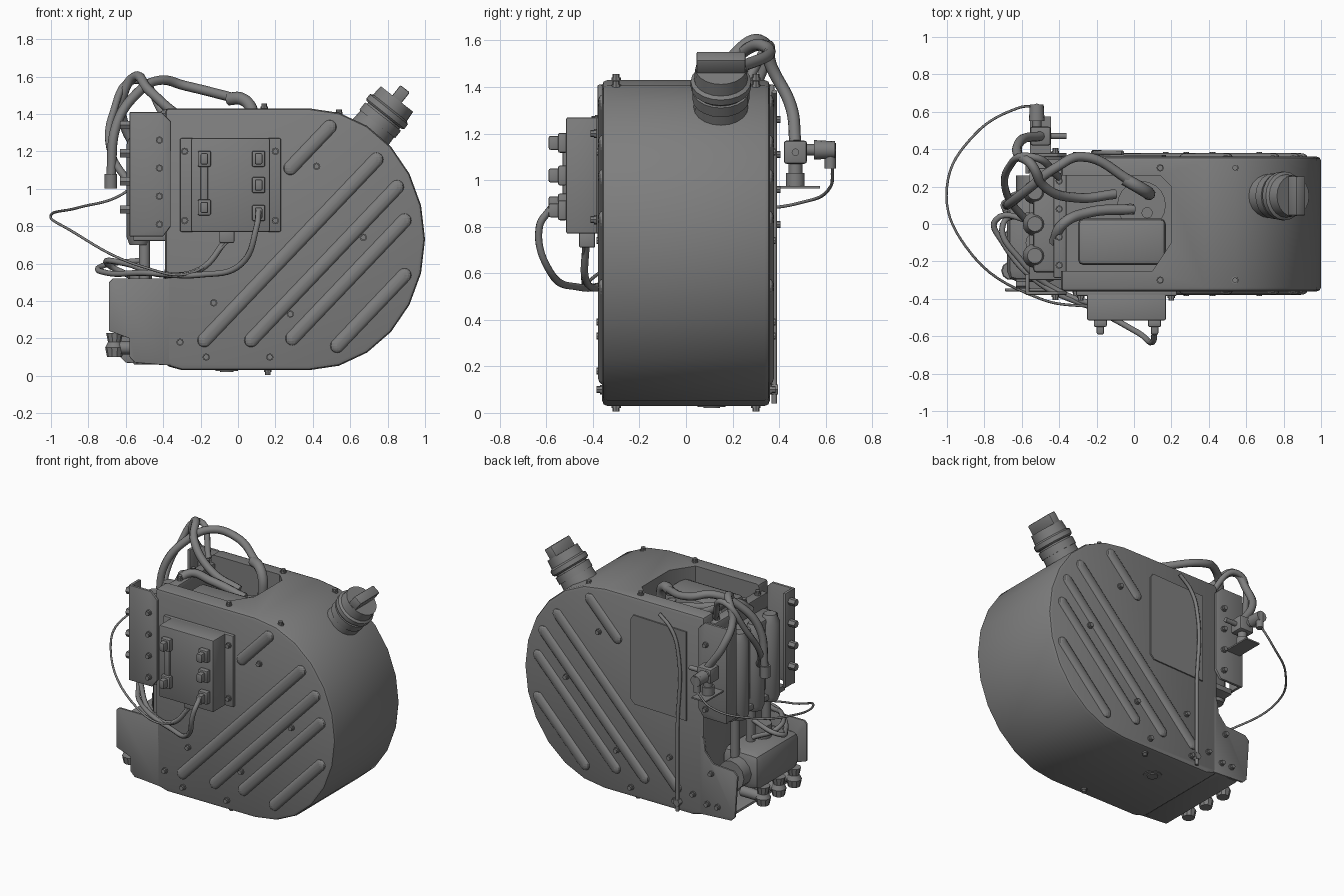
import bpy, bmesh, math
from mathutils import Vector

if "Cube" in bpy.data.objects:
    bpy.data.objects.remove(bpy.data.objects["Cube"])

GREY = (.21, .21, .21, 1)
metal = bpy.data.materials.new("grey metal")
metal.use_nodes = True
metal.diffuse_color = GREY
metal.node_tree.nodes["Principled BSDF"].inputs["Base Color"].default_value = GREY

# Shared sizes: half depth, top, bottom and open end of the tank
HALF, TOP, LOW, END = .36, 1.43, .03, -.39
UP, BACK, LEFT = Vector((0, 0, 1)), Vector((0, 1, 0)), Vector((1, 0, 0))


def finish(ob, angle=35):
    """Apply modifiers or curve bevels, colour and shade the part."""
    bpy.ops.object.select_all(action='DESELECT')
    bpy.context.view_layer.objects.active = ob
    ob.select_set(True)
    bpy.ops.object.convert(target='MESH')
    ob = bpy.context.object
    ob.data.materials.clear()
    ob.data.materials.append(metal)
    bpy.ops.object.shade_smooth_by_angle(angle=math.radians(angle))
    return ob


def add_object(name, data):
    ob = bpy.data.objects.new(name, data)
    bpy.context.collection.objects.link(ob)
    return ob


def from_bm(name, bm, bevel=0, done=True):
    bmesh.ops.recalc_face_normals(bm, faces=bm.faces)
    mesh = bpy.data.meshes.new(name)
    bm.to_mesh(mesh)
    bm.free()
    ob = add_object(name, mesh)
    if bevel:
        mod = ob.modifiers.new("bevel", 'BEVEL')
        mod.width, mod.segments = bevel, 2
        mod.limit_method, mod.angle_limit = 'ANGLE', math.radians(40)
    return finish(ob) if done else ob


def skin(name, loops, bevel=0, done=True):
    """Join matching loops of points into a closed solid."""
    bm = bmesh.new()
    rings = [[bm.verts.new(p) for p in loop] for loop in loops]
    bm.faces.new(rings[0])
    bm.faces.new(rings[-1])
    for low, high in zip(rings, rings[1:]):
        for i in range(len(low)):
            bm.faces.new((low[i - 1], low[i], high[i], high[i - 1]))
    return from_bm(name, bm, bevel, done)


def plate(name, outline, front, back, bevel=0, done=True):
    """Extrude an x, z outline through the depth."""
    return skin(name, [[(x, y, z) for x, z in outline] for y in (front, back)], bevel, done)


def box(name, x, y, z, bevel=.008):
    return plate(name, [(x[0], z[0]), (x[1], z[0]), (x[1], z[1]), (x[0], z[1])], y[0], y[1], bevel)


def block(name, centre, size, bevel=.008):
    """Box given by its centre and full size."""
    return box(name, *[(c - s / 2, c + s / 2) for c, s in zip(centre, size)], bevel)


def lathe(name, start, axis, rings, sides=16):
    """Stack rings of (distance, radius) along an axis."""
    turn = Vector(axis).to_track_quat('Z', 'Y')
    angles = [math.tau * i / sides for i in range(sides)]
    return skin(name, [[Vector(start) + turn @ Vector((r * math.cos(a), r * math.sin(a), d)) for a in angles]
                       for d, r in rings])


def rod(name, start, axis, length, radius, sides=12):
    return lathe(name, start, axis, [(0, radius), (length, radius)], sides)


def bolt(name, p, axis):
    return lathe(name, p, axis, [(-.01, .02), (.01, .02), (.01, .015), (.025, .015)], 8)


def tube(name, points, radius):
    curve = bpy.data.curves.new(name, 'CURVE')
    curve.dimensions, curve.bevel_depth, curve.bevel_resolution = '3D', radius, 2
    curve.resolution_u, curve.use_fill_caps = 8, True
    spline = curve.splines.new('BEZIER')
    spline.bezier_points.add(len(points) - 1)
    for knot, p in zip(spline.bezier_points, points):
        knot.co = p
        knot.handle_left_type = knot.handle_right_type = 'AUTO'
    return finish(add_object(name, curve), 60)


def rib(name, a, b, y):
    """Pressed rib: the hull of two flattened balls."""
    bm = bmesh.new()
    for c in (a, b):
        ball = bmesh.ops.create_uvsphere(bm, u_segments=12, v_segments=8, radius=.037)["verts"]
        for v in ball:
            v.co = Vector((v.co.x + c[0], v.co.y / 2 + y, v.co.z + c[1]))
    hull = bmesh.ops.convex_hull(bm, input=bm.verts)
    inner = [g for g in hull["geom_interior"] if isinstance(g, bmesh.types.BMVert)]
    bmesh.ops.delete(bm, geom=inner, context='VERTS')
    from_bm(name, bm)


# Tank shell: half ellipse on one end, square on the other, with a pocket in its top
middle, rise = (TOP + LOW) / 2, (TOP - LOW) / 2
steps = 12
arc = [math.pi * (.5 - i / steps) for i in range(steps + 1)]
outline = [(.38 + .62 * math.cos(a), middle + rise * math.sin(a)) for a in arc]
outline += [(-.3, LOW), (END, .055), (END, TOP)]
tank = plate("tank_shell", outline, -HALF, HALF, .022, done=False)
mouth = [(.2, .2), (.14, .26), (-.8, .26), (-.8, -.25), (.1, -.25), (.2, -.1)]
pocket = skin("pocket_cutter", [[(x, y, z) for x, y in mouth] for z in (1.2, 1.7)], done=False)
pocket.hide_render = True
cut = tank.modifiers.new("pocket", 'BOOLEAN')
cut.object, cut.operation, cut.solver = pocket, 'DIFFERENCE', 'EXACT'
finish(tank)
bpy.data.objects.remove(pocket)
box("pocket_block", (-.3, .17), (-.22, .03), (1.15, 1.35), .03)
rod("pump_cover", (.04, .1, 1.18), UP, .08, .13, 20)
for x, y in [(.07, .17), (-.02, .08), (.07, .06)]:
    rod("cover_fitting", (x, y, 1.22), UP, .1, .03)

# Ribs, bolts and mounting brackets on both faces
ribs = [(.28, 1.11, .21), (-.18, .19, .92), (.07, .19, .78), (.29, .2, .6), (.53, .16, .36)]
face_bolts = [(-.13, .39), (.28, .33), (.67, .74), (.42, 1.12), (-.31, .18), (-.17, .1), (.17, .1)]
bracket = [(-.58, 1.41), (-.41, 1.41), (-HALF, HALF + 1), (-HALF, .8), (-.4, .745), (-.58, .745)]
levels = [.81 + .15 * k for k in range(4)]
for side, s in (("front", -1), ("back", 1)):
    face = s * HALF
    for x, z, run in ribs:
        rib(side + "_rib", (x, z), (x + run, z + run * 1.05), face)
    for x, z in face_bolts:
        bolt(side + "_bolt", (x, face, z), BACK * s)
    for x, z in ((.14, TOP), (.54, 1.4)):
        bolt("top_bolt", (x, s * .3, z), UP)
    bolt("bottom_bolt", (.16, s * .3, LOW), -UP)
    plate(side + "_bracket", bracket, face, s * .38, .006)
    block(side + "_bracket_return", (-.57, s * .32, 1.08), (.02, .1, .66), .004)
    for z in levels:
        bolt(side + "_bracket_bolt", (-.42, s * .38, z), BACK * s)
for z in levels:
    rod("bracket_stud", (-.56, -.32, z + .08), -LEFT, .07, .025, 6)

# Lower side skirts
plate("front_skirt", [(-HALF, .52), (-.67, .52), (-.69, .5), (-.69, .24), (-.58, .2), (-.58, .1),
                      (-.55, .07), (-HALF, .055)], -HALF, -.345, .004)
plate("back_skirt", [(-HALF, .62), (END, .58), (-.4, .5), (-.46, .43), (-.62, .42), (-.65, END * -1),
                     (-.63, .1), (-.6, .07), (-HALF, .055)], .345, HALF, .004)
for x, z in [(-.45, HALF), (-.42, .14), (-.5, .14)]:
    bolt("skirt_bolt", (x, HALF, z), BACK)
block("bottom_tray", (-.46, 0, .07), (.2, .7, .02))

# Rear cover plate, drain pipe and drain plug
plate("rear_cover", [(-.26, 1.3), (.15, 1.31), (.17, 1.28), (.17, .72), (.14, .69), (-.26, .68)], HALF, .369)
tube("drain_pipe", [(x, .38, z) for x, z in ((-.06, 1.38), (-.15, 1.3), (-.2, 1.18), (-.2, .6), (-.2, .04))], .012)
rod("pipe_clip", (-.2, HALF, .1), BACK, .035, .025, 6)
lathe("drain_plug", (-.06, .11, .05), -UP, [(0, .06), (.024, .06), (.024, .035), (.03, .035)])

# Slanted filler neck and cap
slant = Vector((.62, 0, .78))
base = Vector((.62, .15, 1.19))
lathe("filler_neck", base, slant, [(0, .125), (.2, .115), (.2, .122), (.25, .122), (.25, .11), (.27, .11)], 20)
lathe("filler_cap", base, slant, [(.26, .12), (.27, .13), (.3, .13), (.31, .115), (.37, .11)], 20)
grip = block("cap_grip", (0, 0, .4), (.064, .21, .08))
grip.location = base
grip.rotation_euler.y = math.atan2(slant.x, slant.z)

# Control box with connectors
block("control_flange", (-.04, -.37, 1.02), (.54, .03, .5))
block("control_box", (-.04, -.44, 1.02), (.42, .15, .5))
for x in (-.285, .2):
    for z in (.83, 1.2):
        bolt("flange_bolt", (x, -.385, z), -BACK)
for x, z in [(-.18, 1.16), (.11, 1.16), (.11, 1.02), (-.18, .9), (.11, .87)]:
    block("connector", (x, -.53, z), (.07, .04, .085))
    block("connector_latch", (x, -.565, z), (.04, .05, .06))
block("wire_channel", (-.18, -.52, 1.02), (.04, .02, .32))
block("lower_connector", (-.06, -.425, .745), (.08, .07, .07))

# Pump assembly in the open end
block("pump_block", (-.45, 0, 1.03), (.18, .52, .5), .02)
block("manifold_bar", (-.395, 0, 1.32), (.07, .58, .11), .01)
block("manifold_shelf", (-.465, 0, .74), (.19, .6, .04))
for k in range(4):
    bolt("manifold_bolt", (-.4, .15 * k - .22, 1.38), UP)
for y in (-.17, 0, .17):
    lathe("pump_column", (-.53, y, .7), UP, [(0, .05), (.04, .065), (.54, .065), (.6, .04)])
    rod("lower_pipe", (-.5, y, .42), UP, .33, .03)
    lathe("drain_valve", (-.66, y - .08, .1), UP, [(0, .04), (.05, .05), (.08, .035), (.13, .045)], 10)
    rod("valve_stem", (-.5, y - .08, .15), -LEFT, .16, .035)
box("motor", (-.68, END), (-.31, .18), (.21, .47), .06)
rod("motor_end", (-.53, .16, .33), BACK, .1, .1)
rod("motor_port", (-.52, -.1, .44), UP, .12, .06)

# Side outlet fittings behind the back bracket
block("fitting_plate", (-.5, .47, .97), (.11, .21, .01), 0)
block("fitting_block", (-.5, .47, 1.12), (.11, .1, .1), .012)
lathe("fitting_stem", (-.5, .47, .97), UP, [(0, .04), (.06, .04), (.06, .03), (.12, .03)])
rod("fitting_side", (-.46, .47, 1.12), LEFT, .1, .016)
lathe("fitting_elbow", (-.52, .51, 1.13), BACK, [(0, .025), (.04, .025), (.04, .042), (.13, .037)])
rod("fitting_nozzle", (-.52, .62, 1.16), -UP, .11, .024)

# Hoses
tube("long_hose", [(0, .22, 1.48), (-.28, HALF, 1.55), (-.42, .3, 1.58), (-.55, .2, 1.5),
                   (-.65, .12, 1.34), (-.68, .1, 1.06)], .026)
tube("hose_cuff", [(-.05, .24, 1.48), (.02, .2, 1.48), (.07, .17, TOP), (.08, .16, 1.3)], .034)
tube("loop_hose", [(-.1, .16, 1.3), (-.3, .14, 1.38), (-.48, .2, 1.53), (-.55, .32, 1.6), (-.62, .37, 1.48),
                   (-.6, .45, 1.32), (-.5, .47, 1.16)], .026)
tube("side_hose", [(0, .08, 1.3), (-.25, .06, 1.36), (-.38, 0, 1.4), (-.43, -.1, 1.32)], .028)
tube("outer_hose", [(-.4, .25, 1.4), (-.55, HALF, 1.58), (-.67, .3, 1.4), (-.68, .16, 1.2), (-.56, 0, 1)], .02)
rod("hose_end", (-.68, .1, 1), UP, .08, .034)

# Cables at the front and the wide thin cable loop
tube("box_cable", [(.11, -.58, .88), (.1, -.63, .8), (.02, -.58, .6), (-.2, -.46, .54), (-.5, -.32, .55),
                   (-.7, -.1, .55), (-.74, .02, .58), (-.5, 0, .62)], .016)
tube("lower_cable", [(-.06, -.43, .73), (-.2, -.43, .57), (-.4, -HALF, .54), (-.6, -.2, .6),
                     (-.7, 0, .6), (-.55, .05, .52)], .016)
tube("thin_loop", [(-.53, .63, 1.05), (-.62, .62, .97), (-.85, .48, .9), (-1, .2, .86), (-.9, -.12, .78),
                   (-.5, -.4, .58), (-.25, -.44, .55), (-.05, -.44, .72)], .007)
